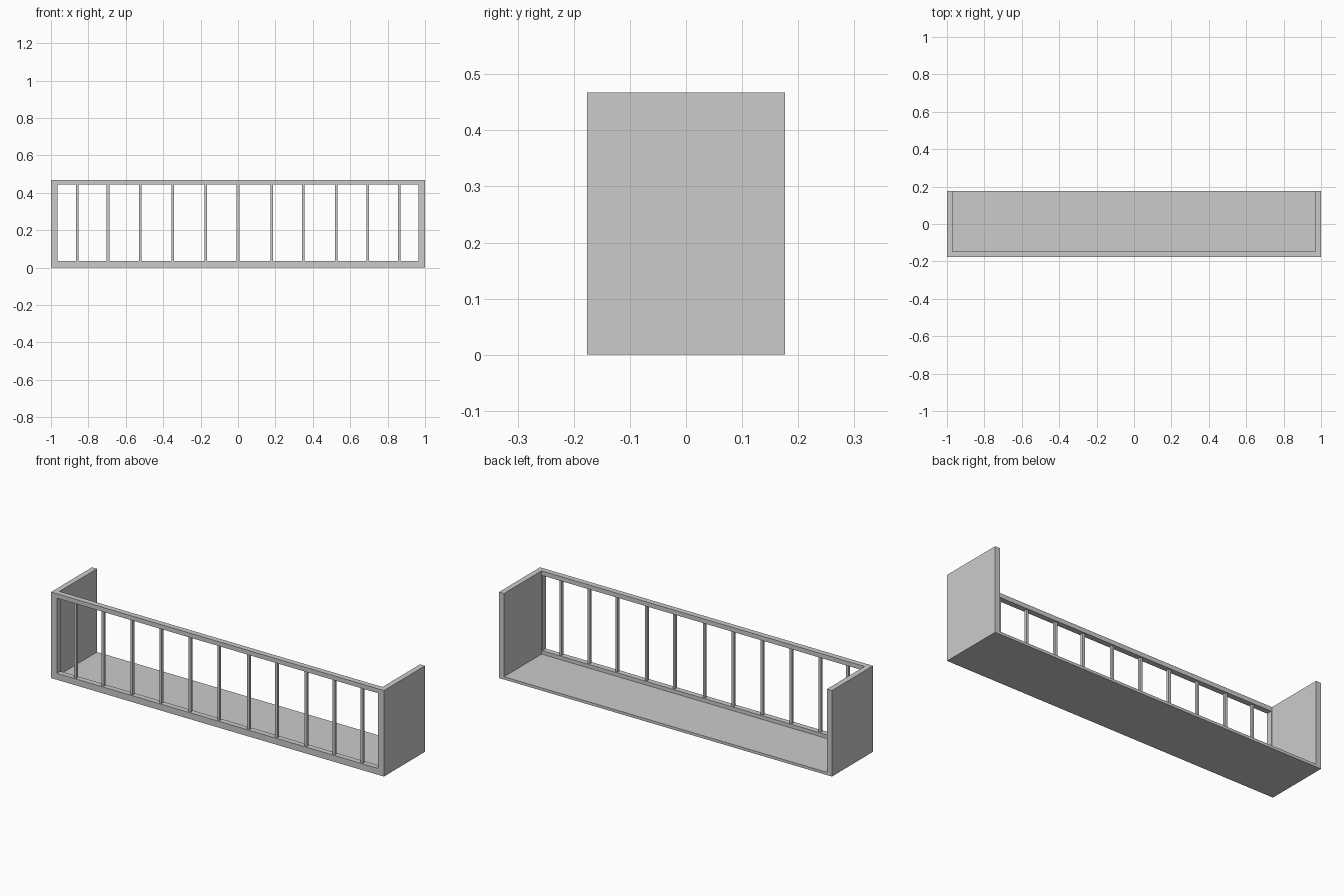
import bpy

if "Cube" in bpy.data.objects:
    bpy.data.objects.remove(bpy.data.objects["Cube"])

X, Y, H = 1.0, 0.176, 0.467      # half width, half depth, height
WALL, DEPTH = 0.03, 0.03         # side wall thickness, front frame depth
FLOOR, LOW, HIGH = 0.015, 0.035, 0.443
POST = 0.035


def box(name, x0, x1, y0, y1, z0, z1):
    bpy.ops.mesh.primitive_cube_add(size=1, location=((x0 + x1) / 2, (y0 + y1) / 2, (z0 + z1) / 2))
    ob = bpy.context.object
    ob.name = name
    ob.scale = (x1 - x0, y1 - y0, z1 - z0)
    bpy.ops.object.transform_apply(location=False, rotation=False, scale=True)
    return ob


# Floor slab, behind the front frame
box("floor", -X, X, -Y + DEPTH, Y, 0, FLOOR)

# Front frame rails
box("bottom_rail", -X, X, -Y, -Y + DEPTH, 0, LOW)
box("top_rail", -X, X, -Y, -Y + DEPTH, HIGH, H)

# Corner posts and solid side walls
for side, s in (("left", -1), ("right", 1)):
    a, b = sorted((s * X, s * (X - POST)))
    box(side + "_post", a, b, -Y, -Y + DEPTH, LOW, HIGH)
    a, b = sorted((s * X, s * (X - WALL)))
    box(side + "_wall", a, b, -Y + DEPTH, Y, FLOOR, H)

# Square balusters
R = 0.007
YC = -Y + DEPTH / 2
for i, x in enumerate((-0.86, -0.695, -0.522, -0.348, -0.173, 0.0,
                       0.18, 0.348, 0.525, 0.693, 0.862)):
    box(f"baluster_{i + 1}", x - R, x + R, YC - R, YC + R, LOW, HIGH)
